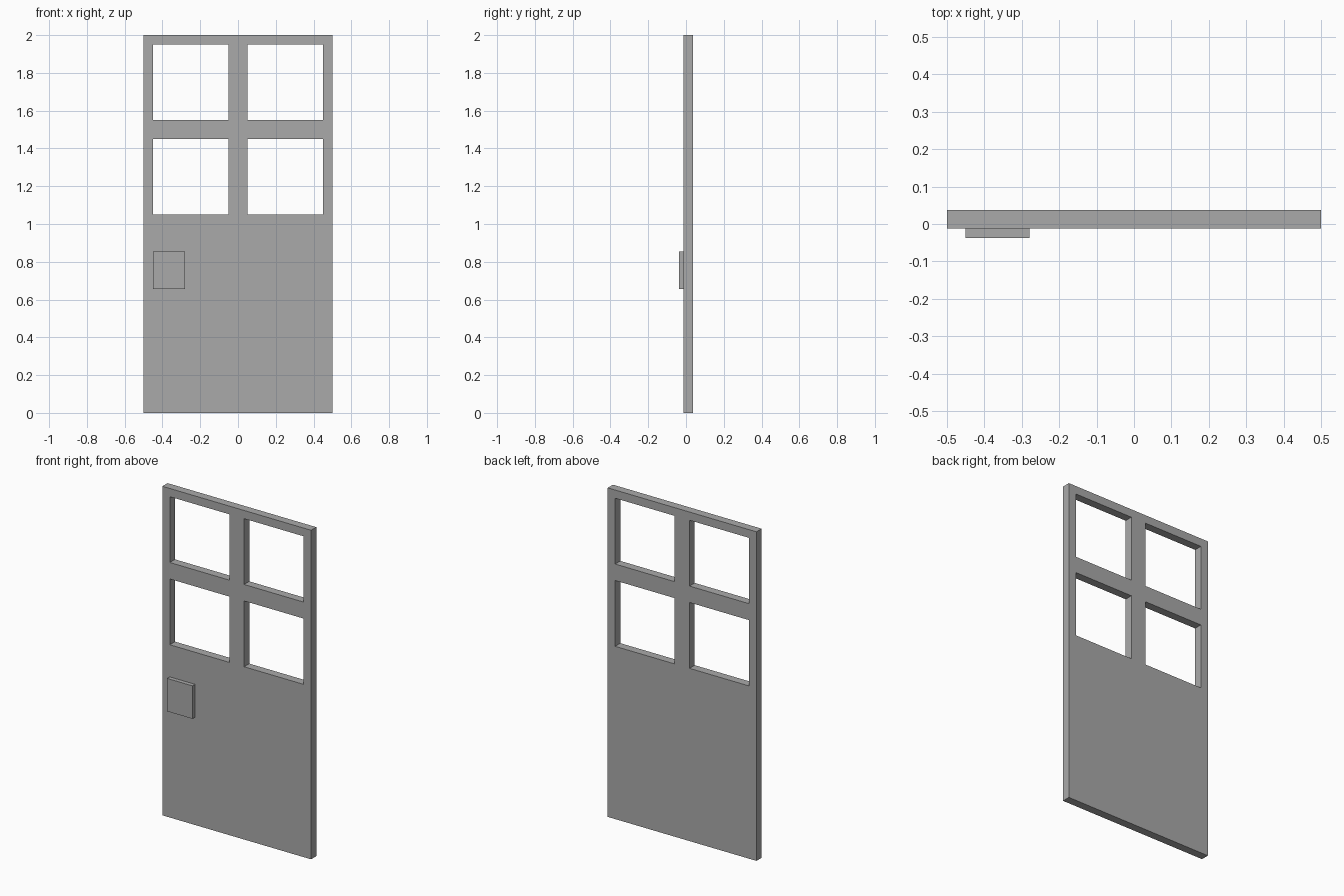
import bpy
import bmesh

cube = bpy.data.objects.get("Cube")
if cube:
    bpy.data.objects.remove(cube, do_unlink=True)

FRONT, THICKNESS = -0.0125, 0.05

grey = bpy.data.materials.new("grey")
grey.use_nodes = True
colour = (0.4, 0.4, 0.4, 1)
grey.diffuse_color = colour
grey.node_tree.nodes["Principled BSDF"].inputs["Base Color"].default_value = colour


def panel(name, xs, zs, front, depth, is_hole=lambda col, row: False):
    """Solid upright slab on an x/z lattice, leaving out the hole cells."""
    bm = bmesh.new()
    verts = [[bm.verts.new((x, front, z)) for z in zs] for x in xs]
    for i in range(len(xs) - 1):
        for j in range(len(zs) - 1):
            if not is_hole(i, j):
                bm.faces.new((verts[i][j], verts[i + 1][j],
                              verts[i + 1][j + 1], verts[i][j + 1]))
    slab = bmesh.ops.extrude_face_region(bm, geom=bm.faces[:], use_keep_orig=True)
    moved = [g for g in slab["geom"] if isinstance(g, bmesh.types.BMVert)]
    bmesh.ops.translate(bm, vec=(0, depth, 0), verts=moved)
    bmesh.ops.recalc_face_normals(bm, faces=bm.faces[:])
    mesh = bpy.data.meshes.new(name)
    bm.to_mesh(mesh)
    bm.free()
    mesh.materials.append(grey)
    obj = bpy.data.objects.new(name, mesh)
    bpy.context.collection.objects.link(obj)
    return obj


# Door leaf with four square window openings in the upper half
panel("door_leaf",
      (-0.5, -0.45, -0.05, 0.05, 0.45, 0.5),
      (0, 1.05, 1.45, 1.55, 1.95, 2),
      FRONT, THICKNESS,
      lambda col, row: col % 2 == 1 and row % 2 == 1)

# Handle plate on the front
panel("handle_plate", (-0.45, -0.28), (0.655, 0.855), -0.0375, 0.025)
